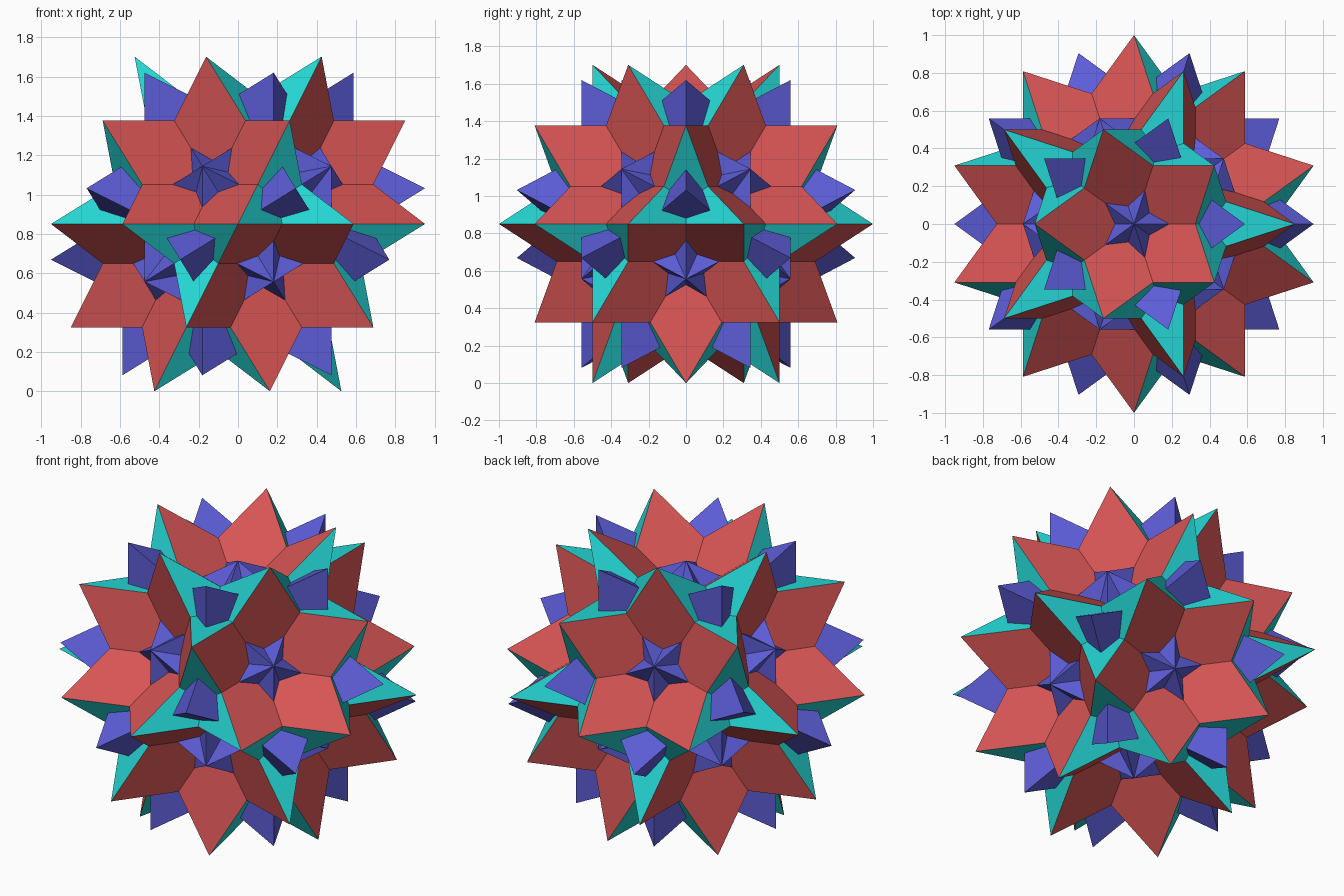
import bpy, bmesh, math
from itertools import combinations
from mathutils import Vector

cube = bpy.data.objects.get("Cube")
if cube:
    bpy.data.objects.remove(cube, do_unlink=True)

PHI = (1 + math.sqrt(5)) / 2
ADJ = 1 / math.sqrt(5)              # cosine between neighbouring five-fold axes


def srgb(*c):
    return tuple((v / 255 / 12.92) if v < 11 else ((v / 255 + 0.055) / 1.055) ** 2.4 for v in c) + (1.0,)


def material(name, color):
    m = bpy.data.materials.new(name)
    m.use_nodes = True
    m.diffuse_color = color
    bsdf = next(n for n in m.node_tree.nodes if n.type == 'BSDF_PRINCIPLED')
    bsdf.inputs["Base Color"].default_value = color
    return m


# Icosahedral symmetry axes, one five-fold axis vertical
upper = [Vector((0, 0, 1))]
for k in range(5):
    a = math.pi + k * math.tau / 5
    upper.append(Vector((2 * ADJ * math.cos(a), 2 * ADJ * math.sin(a), ADJ)))
five = upper + [-n for n in upper]


def adjacent(axes):
    return all(abs(p.dot(q) - ADJ) < 1e-3 for p, q in combinations(axes, 2))


def centres(count):
    return [sum(c, Vector()).normalized() for c in combinations(five, count) if adjacent(c)]


tips = centres(2)                   # 30 outer star tips
three = centres(3)                  # 20 three-fold axes


def on_plane(points, normal, dist):
    """Points lying on a plane, in order around its normal."""
    pts = [p for p in points if abs(p.dot(normal) - dist) < 1e-3]
    u = (pts[0] - normal * dist).normalized()
    w = normal.cross(u)
    return sorted(pts, key=lambda p: math.atan2(p.dot(w), p.dot(u)))


# Plane distances of the star solid, and of its dual about the same midsphere
D5 = max(t.z for t in tips if t.z < 0.7)
D3 = min(abs(t.dot(three[0])) for t in tips if abs(t.dot(three[0])) > 0.1)
DUAL = 1 - (PHI / 2) ** 2
dual_points = [n * (DUAL / D5) for n in five] + [d * (DUAL / D3) for d in three]


def pentagram(n):
    """Five-pointed star outline with notches between the tips."""
    pts = on_plane(tips, n, D5)
    centre = n * D5
    out = []
    for i, p in enumerate(pts):
        mid = (p + pts[(i + 1) % 5]) / 2 - centre
        r = (p - centre).length / PHI ** 2
        out += [p, centre + mid.normalized() * r]
    return out


def build(name, polygons, mat):
    bm = bmesh.new()
    for poly in polygons:
        bm.faces.new([bm.verts.new(p) for p in poly])
    bmesh.ops.remove_doubles(bm, verts=bm.verts, dist=1e-4)
    me = bpy.data.meshes.new(name)
    bm.to_mesh(me)
    bm.free()
    me.materials.append(mat)
    ob = bpy.data.objects.new(name, me)
    ob.location.z = tips[0].z if tips[0].z > 0.8 else max(t.z for t in tips)
    bpy.context.collection.objects.link(ob)


# Interlocking face sets
build("triangle_faces", [on_plane(tips, d, D3) for d in three],
      material("coral red", srgb(214, 84, 84)))
build("pentagram_faces", [pentagram(n) for n in five],
      material("turquoise", srgb(36, 212, 210)))
build("rhombus_faces", [on_plane(dual_points, t, DUAL) for t in tips],
      material("violet blue", srgb(92, 92, 214)))
